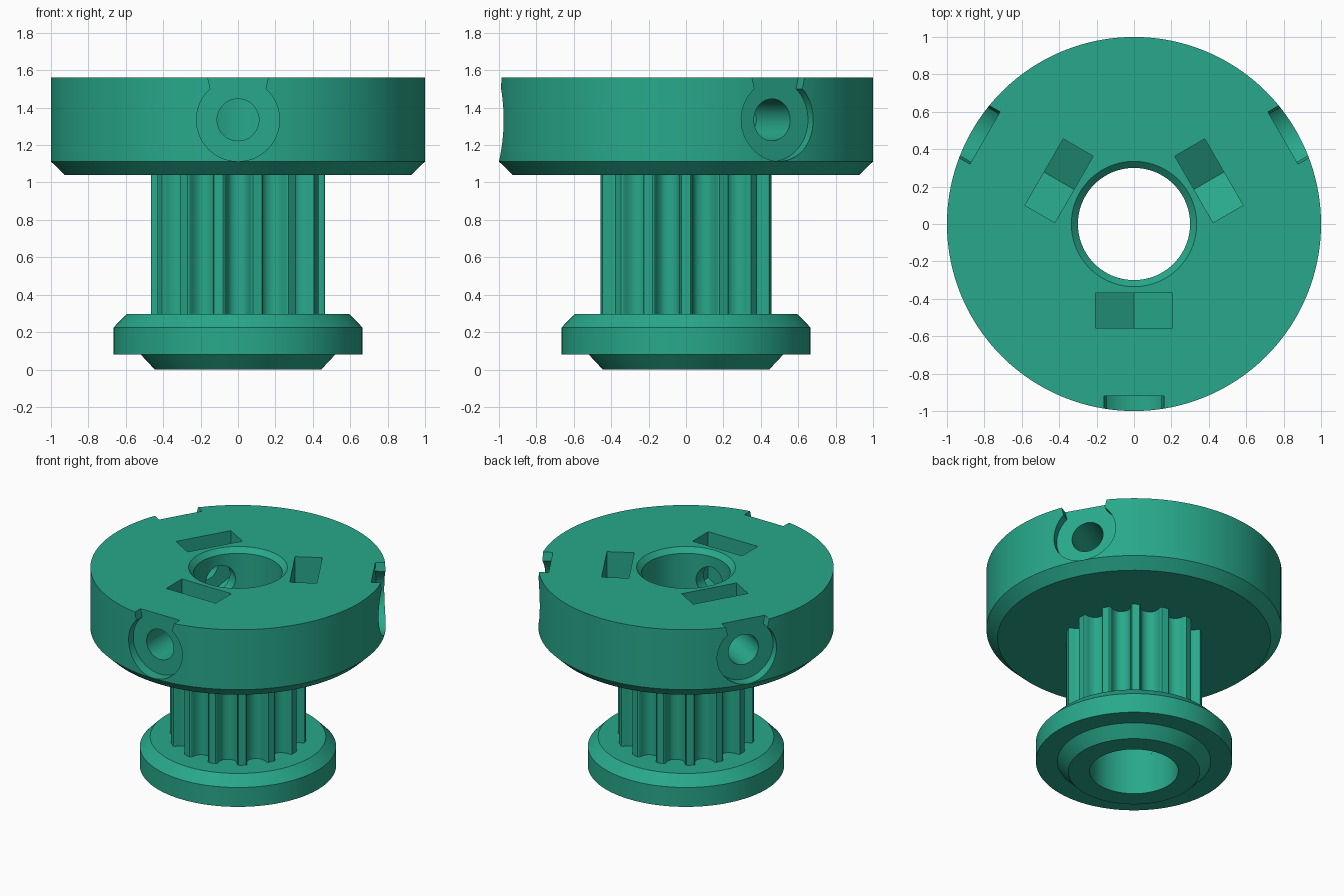
import bpy, bmesh, math
from mathutils import Matrix

if "Cube" in bpy.data.objects:
    bpy.data.objects.remove(bpy.data.objects["Cube"])

TEETH, BORE, CORE_R = 14, 0.30, 0.465
SCREW_Z = 1.335
SEG = 128

green = bpy.data.materials.new("teal_green")
green.diffuse_color = (0.021, 0.395, 0.258, 1)
green.use_nodes = True
green.node_tree.nodes["Principled BSDF"].inputs["Base Color"].default_value = green.diffuse_color


def to_object(bm, name):
    bmesh.ops.recalc_face_normals(bm, faces=bm.faces)
    mesh = bpy.data.meshes.new(name)
    bm.to_mesh(mesh)
    bm.free()
    mesh.materials.append(green)
    ob = bpy.data.objects.new(name, mesh)
    bpy.context.collection.objects.link(ob)
    return ob


def loft(loops, name, closed=False):
    """Join point loops with quads; closed joins the last to the first."""
    bm = bmesh.new()
    rings = [[bm.verts.new(p) for p in loop] for loop in loops]
    n = len(rings[0])
    pairs = list(zip(rings, rings[1:]))
    if closed:
        pairs.append((rings[-1], rings[0]))
    for a, b in pairs:
        for i in range(n):
            j = (i + 1) % n
            bm.faces.new((a[i], a[j], b[j], b[i]))
    if not closed:
        bm.faces.new(rings[0])
        bm.faces.new(rings[-1])
    return to_object(bm, name)


def revolve(profile, name):
    """Closed (radius, height) profile turned around z."""
    ang = [2 * math.pi * i / SEG for i in range(SEG)]
    return loft([[(r * math.cos(a), r * math.sin(a), z) for a in ang]
                 for r, z in profile], name, closed=True)


def prism(outline, y0, y1, turn, name):
    """(x, z) outline extruded along y, then turned around z."""
    ob = loft([[(x, y, z) for x, z in outline] for y in (y0, y1)], name)
    ob.data.transform(Matrix.Rotation(turn, 4, 'Z'))
    return ob


def arc(r, start, end, n):
    return [(r * math.cos(math.radians(start + (end - start) * i / n)),
             SCREW_Z + r * math.sin(math.radians(start + (end - start) * i / n)))
            for i in range(n + 1)]


def cut(target, cutter):
    mod = target.modifiers.new("cut", 'BOOLEAN')
    mod.operation, mod.solver, mod.object = 'DIFFERENCE', 'EXACT', cutter
    bpy.context.view_layer.objects.active = target
    bpy.ops.object.modifier_apply(modifier=mod.name)
    bpy.data.objects.remove(cutter)


# Bottom flange with chamfered rims
flange = revolve([(BORE, 0), (0.445, 0), (0.52, 0.08), (0.665, 0.08),
                  (0.665, 0.225), (0.595, 0.297), (BORE, 0.297)], "bottom_flange")

# Clamping hub with a chamfered bore
hub = revolve([(BORE, 1.04), (0.925, 1.04), (1, 1.112), (1, 1.56),
               (0.335, 1.56), (BORE, 1.525)], "clamp_hub")

# Toothed belt core: rounded grooves around a tube
half = [(0.079, 0), (0.072, 0.004), (0.067, 0.012), (0.064, 0.03), (0.058, 0.045),
        (0.051, 0.058), (0.043, 0.069), (0.033, 0.077), (0.017, 0.083)]
groove = [(-u, d) for u, d in half] + [(0, 0.085)] + half[::-1]
base = math.sqrt(CORE_R ** 2 - half[0][0] ** 2)
outer = []
for k in range(TEETH):
    a = -math.pi / 2 + 2 * math.pi * k / TEETH
    for u, d in groove:
        r = base - d
        outer.append((r * math.cos(a) - u * math.sin(a),
                      r * math.sin(a) + u * math.cos(a)))
inner = []
for x, y in outer:
    s = BORE / math.hypot(x, y)
    inner.append((x * s, y * s))
core = loft([[(x, y, z) for x, y in ring] for ring, z in
             ((outer, 0.297), (outer, 1.04), (inner, 1.04), (inner, 0.297))],
            "toothed_core", closed=True)

# Three clamp screws: head recess, screw hole and nut trap
recess = arc(0.222, 48.2, -228.2, 48) + [(-0.175, 1.62), (0.175, 1.62)]
hole = arc(0.112, 0, 352.5, 47)
nut = [(-0.205, 1.7), (-0.205, SCREW_Z - 0.118), (0, SCREW_Z - 0.237),
       (0.205, SCREW_Z - 0.118), (0.205, 1.7)]
for i in range(3):
    t = 2 * math.pi * i / 3
    cut(hub, prism(recess, -1.2, -0.92, t, "recess_cutter"))
    cut(hub, prism(nut, -0.555, -0.37, t, "nut_cutter"))
    cut(hub, prism(hole, -1.1, -0.15, t, "hole_cutter"))

# Smooth round surfaces, sharp rims
for ob in (flange, hub, core):
    bpy.ops.object.select_all(action='DESELECT')
    ob.select_set(True)
    bpy.context.view_layer.objects.active = ob
    bpy.ops.object.shade_smooth_by_angle(angle=math.radians(28))
